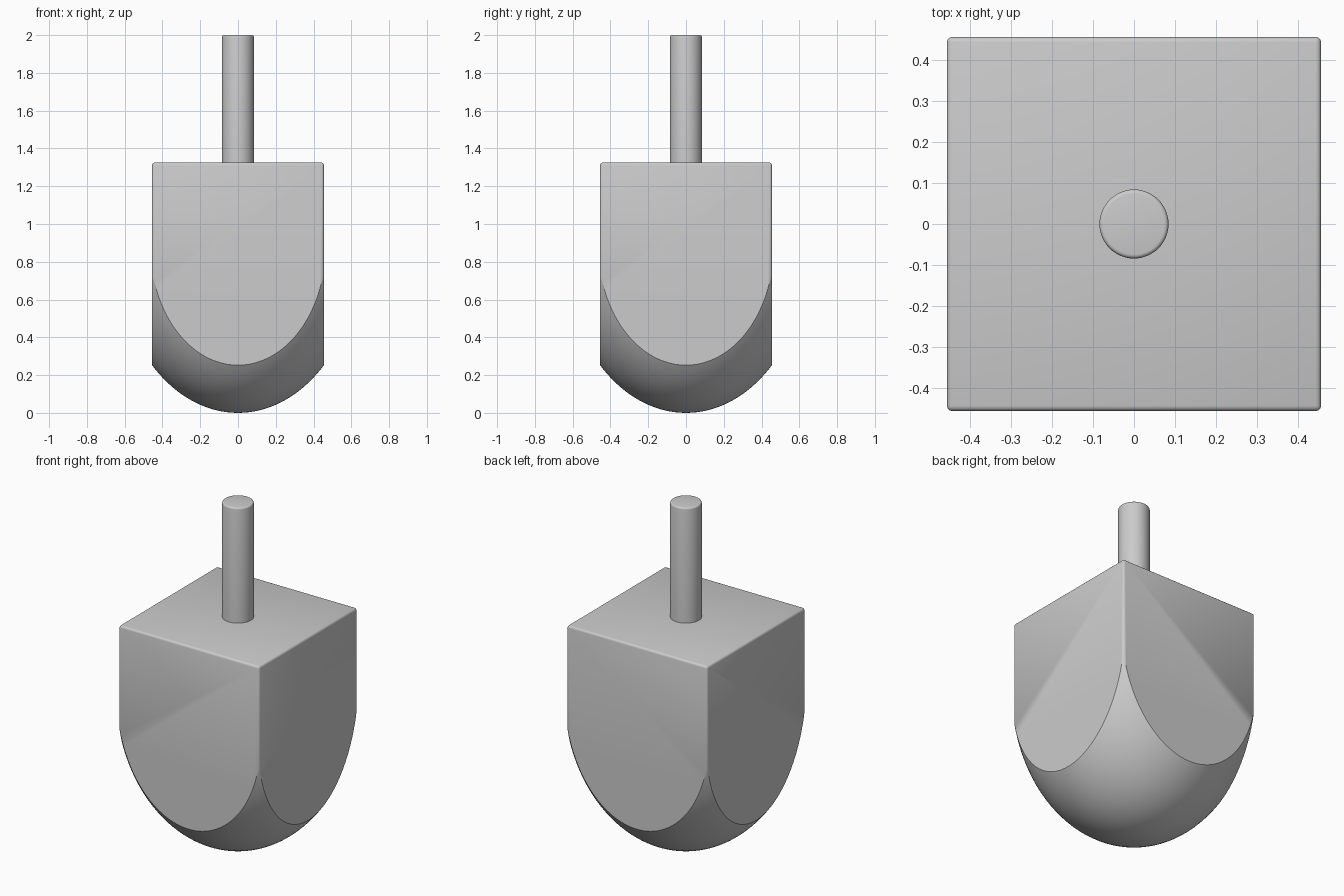
import bpy, bmesh, math

if "Cube" in bpy.data.objects:
    bpy.data.objects.remove(bpy.data.objects["Cube"])

HALF, TOP = 0.455, 1.325      # block half width and top height
R, C = 0.65, 0.883            # rounded tip: ellipsoid radius and height


def make_object(name, bm):
    bmesh.ops.recalc_face_normals(bm, faces=bm.faces)
    mesh = bpy.data.meshes.new(name)
    bm.to_mesh(mesh)
    bm.free()
    obj = bpy.data.objects.new(name, mesh)
    bpy.context.collection.objects.link(obj)
    return obj


def lathe(name, profile, steps):
    bm = bmesh.new()
    verts = [bm.verts.new((r, 0, z)) for r, z in profile]
    edges = [bm.edges.new(pair) for pair in zip(verts, verts[1:])]
    bmesh.ops.spin(bm, geom=verts + edges, cent=(0, 0, 0), axis=(0, 0, 1),
                   angle=math.tau, steps=steps)
    bmesh.ops.remove_doubles(bm, verts=bm.verts, dist=1e-5)
    return make_object(name, bm)


def smooth(obj):
    bpy.ops.object.select_all(action='DESELECT')
    obj.select_set(True)
    bpy.context.view_layer.objects.active = obj
    bpy.ops.object.shade_smooth_by_angle(angle=math.radians(30))


# Square block with softened edges
bm = bmesh.new()
bmesh.ops.create_cube(bm, size=1)
for v in bm.verts:
    v.co.x *= 2 * HALF
    v.co.y *= 2 * HALF
    v.co.z = TOP if v.co.z > 0 else -0.1
bmesh.ops.bevel(bm, geom=bm.edges[:], offset=0.013, segments=3,
                profile=0.5, affect='EDGES')
body = make_object("spinning_top_body", bm)

# Rounded tip shape used to trim the block
N = 32
tip = [(R * math.sin(i / N * math.pi / 2), C * (1 - math.cos(i / N * math.pi / 2)))
       for i in range(N + 1)]
cutter = lathe("tip_cutter", tip + [(R, 1.6), (0, 1.6)], 128)
cutter.hide_render = True

mod = body.modifiers.new("round_tip", 'BOOLEAN')
mod.operation = 'INTERSECT'
mod.solver = 'EXACT'
mod.object = cutter
bpy.context.view_layer.objects.active = body
bpy.ops.object.modifier_apply(modifier=mod.name)
bpy.data.objects.remove(cutter)
smooth(body)

# Handle with a softened rim
S, b = 0.084, 0.01
rim = [(S - b + b * math.cos(a), 2 - b + b * math.sin(a))
       for a in (i / 4 * math.pi / 2 for i in range(5))]
handle = lathe("handle", [(0, TOP - 0.02), (S, TOP - 0.02)] + rim + [(0, 2)], 48)
smooth(handle)
